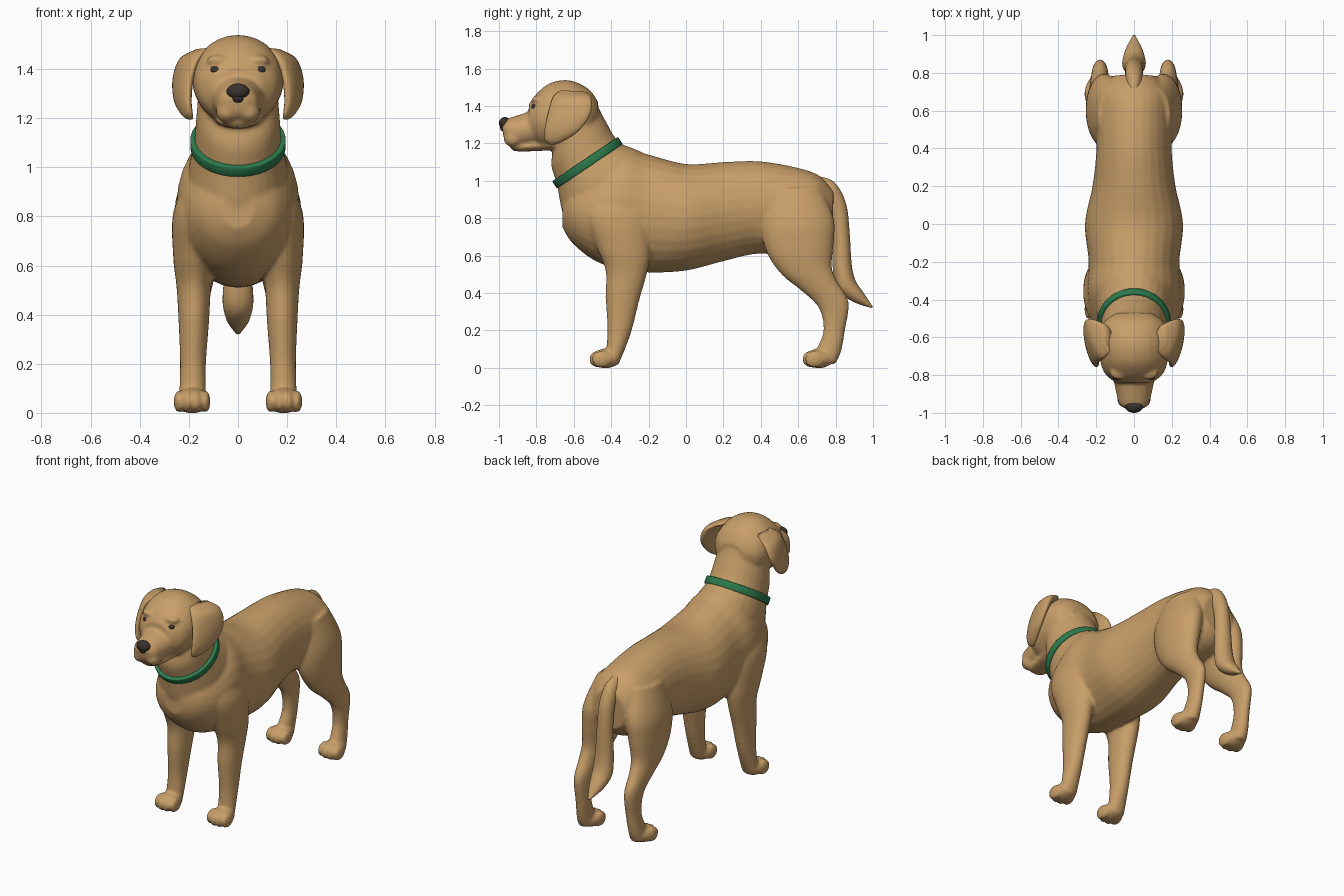
import bpy, bmesh, math
from mathutils import Vector, Matrix

cube = bpy.data.objects.get("Cube")
if cube:
    bpy.data.objects.remove(cube, do_unlink=True)


def material(name, rgb):
    mat = bpy.data.materials.new(name)
    mat.use_nodes = True
    mat.diffuse_color = (*rgb, 1)
    shader = mat.node_tree.nodes["Principled BSDF"]
    shader.inputs["Base Color"].default_value = (*rgb, 1)
    shader.inputs["Roughness"].default_value = 0.8
    return mat


tan = material("golden tan coat", (0.58, 0.345, 0.14))
green = material("collar green", (0.025, 0.2, 0.075))
dark = material("dark nose", (0.04, 0.032, 0.027))


def spline(a, b, c, d, t):
    """Catmull-Rom blend between b and c."""
    return [q + 0.5 * t * (r - p + t * (2*p - 5*q + 4*r - s + t * (3*(q - r) + s - p)))
            for p, q, r, s in zip(a, b, c, d)]


def loft(bm, sections, side=1, flare=0, steps=5, sides=28):
    """Skin oval rings; section = chord end (y, z), other end (y, z), centre x, half width."""
    last = len(sections) - 1
    path = []
    for i in range(last):
        four = [sections[min(max(i + k, 0), last)] for k in (-1, 0, 1, 2)]
        path += [spline(*four, n / steps) for n in range(steps)]
    path.append(sections[last])
    rings = []
    for ya, za, yb, zb, x, half in path:
        ring = []
        for k in range(sides):
            angle = math.tau * k / sides
            t = math.cos(angle) / 2
            dy = t * (yb - ya)
            ring.append(bm.verts.new((side * (x + half * math.sin(angle) + flare * dy),
                                      (ya + yb) / 2 + dy, (za + zb) / 2 + t * (zb - za))))
        rings.append(ring)
    faces = [bm.faces.new(rings[0]), bm.faces.new(rings[-1])]
    for r, q in zip(rings, rings[1:]):
        for k in range(sides):
            j = (k + 1) % sides
            faces.append(bm.faces.new((r[k], r[j], q[j], q[k])))
    bmesh.ops.recalc_face_normals(bm, faces=faces)


def ball(bm, centre, size, tilt=0):
    matrix = (Matrix.Translation(centre) @ Matrix.Rotation(tilt, 4, 'X')
              @ Matrix.Diagonal((*size, 1)))
    bmesh.ops.create_uvsphere(bm, u_segments=20, v_segments=12, radius=1, matrix=matrix)


def finish(bm, name, mat):
    mesh = bpy.data.meshes.new(name)
    bm.to_mesh(mesh)
    bm.free()
    mesh.materials.append(mat)
    for face in mesh.polygons:
        face.use_smooth = True
    obj = bpy.data.objects.new(name, mesh)
    bpy.context.collection.objects.link(obj)
    return obj


# Torso, neck and head, blended into one coat
coat = bmesh.new()
loft(coat, [  # torso, chest to rump
    (-.66, .92, -.66, .75, 0, .07), (-.61, .99, -.61, .67, 0, .16),
    (-.5, 1.07, -.5, .58, 0, .225), (-.34, 1.17, -.37, .53, 0, .25),
    (-.2, 1.14, -.2, .51, 0, .24), (0, 1.09, 0, .52, 0, .26),
    (.2, 1.1, .2, .57, 0, .22), (.38, 1.105, .38, .61, 0, .2),
    (.55, 1.08, .55, .6, 0, .2), (.7, 1.035, .7, .63, 0, .19),
    (.79, .95, .78, .7, 0, .11)])
loft(coat, [  # neck
    (-.15, 1.1, -.6, .72, 0, .21), (-.25, 1.16, -.66, .83, 0, .2),
    (-.36, 1.21, -.69, .98, 0, .178), (-.43, 1.32, -.72, 1.08, 0, .17),
    (-.49, 1.43, -.71, 1.17, 0, .16), (-.55, 1.49, -.7, 1.22, 0, .14)])
loft(coat, [  # skull
    (-.47, 1.42, -.47, 1.3, 0, .09), (-.52, 1.49, -.52, 1.22, 0, .16),
    (-.62, 1.537, -.62, 1.18, 0, .185), (-.72, 1.525, -.72, 1.17, 0, .18),
    (-.79, 1.475, -.79, 1.18, 0, .155), (-.84, 1.41, -.84, 1.22, 0, .1)])
loft(coat, [  # muzzle
    (-.72, 1.4, -.72, 1.2, 0, .12), (-.82, 1.375, -.82, 1.185, 0, .108),
    (-.9, 1.35, -.9, 1.18, 0, .093), (-.96, 1.33, -.955, 1.2, 0, .076),
    (-.985, 1.3, -.975, 1.23, 0, .04)])
loft(coat, [  # lower jaw
    (-.68, 1.23, -.68, 1.165, 0, .1), (-.85, 1.21, -.85, 1.157, 0, .075),
    (-.92, 1.2, -.92, 1.16, 0, .05), (-.945, 1.2, -.94, 1.18, 0, .025)])

for side in (-1, 1):
    ball(coat, (side * .08, -.785, 1.435), (.05, .04, .022))      # brow
    ball(coat, (side * .045, -.925, 1.225), (.045, .05, .045))    # lip
    loft(coat, [  # front leg, shoulder to wrist
        (-.5, .98, -.28, .98, .14, .05), (-.54, .82, -.2, .82, .175, .088),
        (-.48, .65, -.19, .62, .18, .084), (-.43, .52, -.21, .5, .18, .07),
        (-.43, .38, -.25, .36, .18, .062), (-.42, .22, -.29, .2, .183, .053),
        (-.425, .1, -.33, .09, .185, .054), (-.43, .03, -.36, .02, .187, .055)], side)
    loft(coat, [  # hind leg, hip to hock
        (.42, .95, .72, .97, .11, .08), (.4, .77, .79, .8, .148, .1),
        (.43, .62, .79, .67, .165, .09), (.51, .5, .78, .54, .175, .072),
        (.62, .41, .81, .46, .18, .056), (.71, .32, .87, .35, .18, .044),
        (.735, .2, .85, .2, .18, .04), (.7, .1, .83, .09, .185, .044),
        (.69, .03, .8, .02, .187, .05)], side)
    # Feathering behind the front leg
    for n in range(5):
        ball(coat, (side * .18, -.245 - .013 * n, .47 - .055 * n), (.02, .02, .04), -.5)
    # Paws: a pad and four toes
    for shift in (0, 1.14):
        ball(coat, (side * .187, shift - .43, .05), (.07, .08, .052))
        for n in range(4):
            outer = n in (0, 3)
            ball(coat, (side * (.187 + .036 * (n - 1.5)), shift - (.452 if outer else .468), .046),
                 (.021, .052, .046))

body = finish(coat, "coat_body", tan)
remesh = body.modifiers.new("blend", 'REMESH')
remesh.mode = 'VOXEL'
remesh.voxel_size = 0.01
remesh.use_smooth_shade = True
relax = body.modifiers.new("relax", 'SMOOTH')
relax.factor = 0.5
relax.iterations = 5

# Tail
bm = bmesh.new()
loft(bm, [
    (.68, 1.03, .7, .9, 0, .035), (.79, .995, .74, .88, 0, .045),
    (.855, .88, .77, .82, 0, .047), (.875, .72, .785, .7, 0, .05),
    (.885, .56, .785, .53, 0, .058), (.905, .47, .81, .42, 0, .062),
    (.95, .4, .89, .355, 0, .045), (1, .325, .99, .32, 0, .008)])
finish(bm, "tail", tan)

# Ears, eyes
for side, label in ((1, "left"), (-1, "right")):
    bm = bmesh.new()
    loft(bm, [
        (-.67, 1.485, -.53, 1.475, .14, .03), (-.71, 1.45, -.505, 1.44, .19, .04),
        (-.735, 1.37, -.51, 1.36, .222, .034), (-.755, 1.28, -.57, 1.27, .225, .028),
        (-.755, 1.22, -.65, 1.215, .208, .02), (-.73, 1.195, -.7, 1.195, .195, .01)],
        side, flare=.25)
    finish(bm, label + "_ear", tan)
    bm = bmesh.new()
    ball(bm, (side * .087, -.803, 1.395), (.027, .024, .02))
    finish(bm, label + "_eye", dark)

# Nose
bm = bmesh.new()
ball(bm, (0, -.968, 1.308), (.047, .032, .033), .2)
ball(bm, (0, -.972, 1.285), (.026, .022, .024))
finish(bm, "nose", dark)

# Collar: a slanted oval band around the neck
bm = bmesh.new()
bmesh.ops.create_cone(bm, cap_ends=False, segments=40, radius1=1, radius2=1, depth=.046,
                      matrix=Matrix.Diagonal((.188, .206, 1, 1)))
bmesh.ops.transform(bm, verts=bm.verts, matrix=Matrix.Translation((0, -.527, 1.097))
                    @ Matrix.Rotation(math.radians(34), 4, 'X'))
collar = finish(bm, "collar", green)
band = collar.modifiers.new("thickness", 'SOLIDIFY')
band.thickness = 0.025
band.offset = -0.5
edge = collar.modifiers.new("soft edge", 'BEVEL')
edge.width = 0.005
edge.segments = 2
